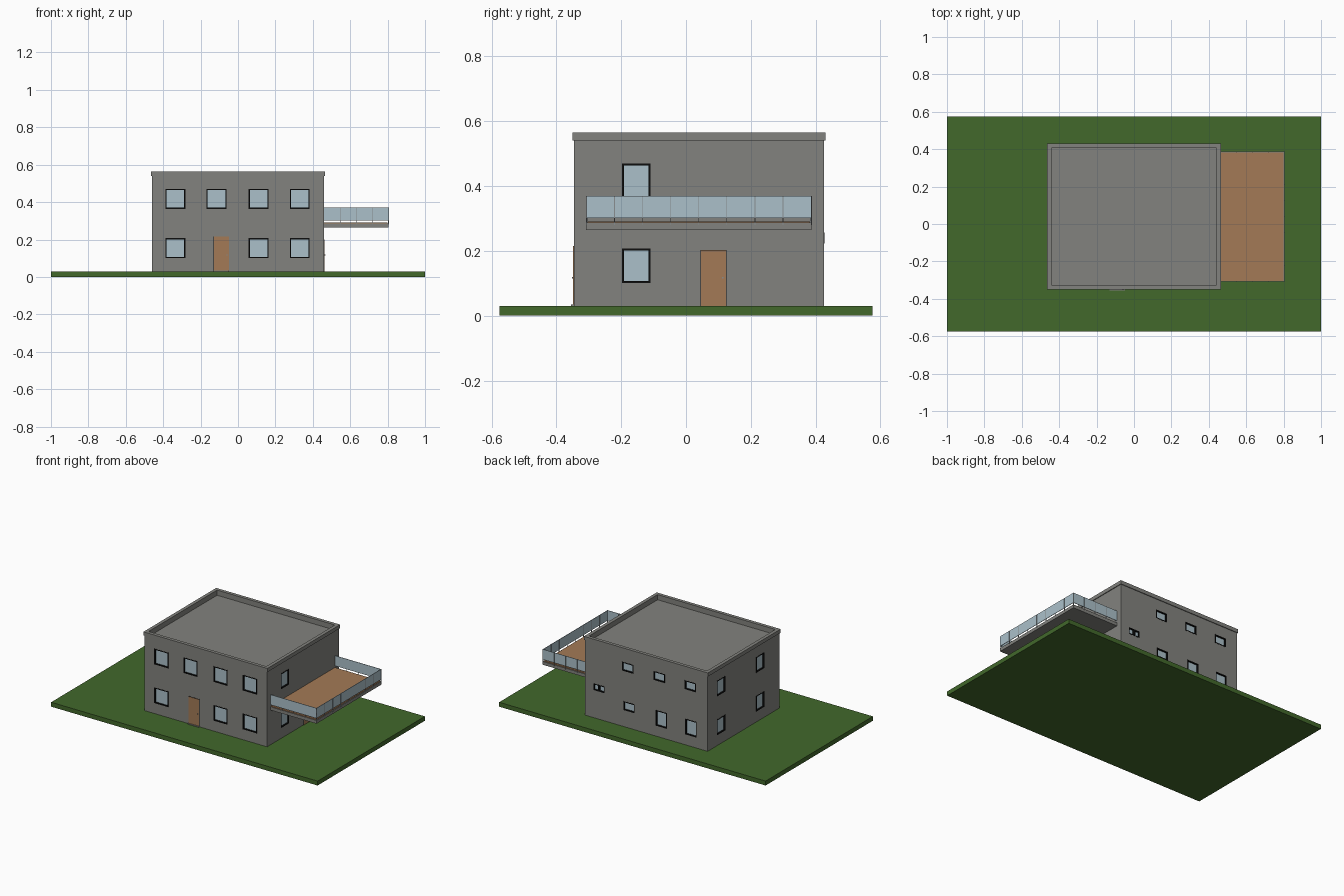
import bpy, bmesh
from mathutils import Vector

if "Cube" in bpy.data.objects:
    bpy.data.objects.remove(bpy.data.objects["Cube"])

def material(name, rgb):
    m = bpy.data.materials.new(name)
    m.diffuse_color = (*rgb, 1)
    m.use_nodes = True
    m.node_tree.nodes["Principled BSDF"].inputs["Base Color"].default_value = m.diffuse_color
    return m

GRASS = material("grass green", (0.054, 0.138, 0.024))
WALL = material("concrete grey", (0.225, 0.225, 0.21))
WOOD = material("wood brown", (0.366, 0.195, 0.093))
GLASS = material("pale blue glass", (0.41, 0.53, 0.59))
BLACK = material("frame black", (0.004, 0.004, 0.004))
METAL = material("rail grey", (0.25, 0.27, 0.28))

def boxes(name, mat, spans):
    """One object made of axis-aligned boxes given as (low corner, high corner)."""
    bm = bmesh.new()
    for a, b in spans:
        a, b = Vector(a), Vector(b)
        lo = Vector(map(min, a, b))
        hi = Vector(map(max, a, b))
        made = bmesh.ops.create_cube(bm, size=1)["verts"]
        for v in made:
            v.co = Vector(((lo[i] + hi[i]) / 2 + v.co[i] * (hi[i] - lo[i]) for i in range(3)))
    me = bpy.data.meshes.new(name)
    bm.to_mesh(me)
    bm.free()
    me.materials.append(mat)
    ob = bpy.data.objects.new(name, me)
    bpy.context.collection.objects.link(ob)
    return ob

X0, X1, Y0, Y1 = -0.46, 0.46, -0.345, 0.425
G, TOP = 0.03, 0.565

# wall side -> point from (distance along wall, height, distance out of wall)
SIDES = {
    "front": lambda u, z, d: (u, Y0 - d, z),
    "back": lambda u, z, d: (u, Y1 + d, z),
    "left": lambda u, z, d: (X0 - d, u, z),
    "right": lambda u, z, d: (X1 + d, u, z),
}

# ground and walls with overhanging roof rim
boxes("lawn", GRASS, [((-1, -0.575, 0), (1, 0.575, G))])
house = boxes("house_walls", WALL, [((X0, Y0, G), (X1, Y1, 0.53))])
E, I = 0.005, 0.018
boxes("roof_rim", WALL, [
    ((X0 - E, Y0 - E, 0.54), (X1 + E, Y0 + I, TOP)),
    ((X0 - E, Y1 - I, 0.54), (X1 + E, Y1 + E, TOP)),
    ((X0 - E, Y0 + I, 0.54), (X0 + I, Y1 - I, TOP)),
    ((X1 - I, Y0 + I, 0.54), (X1 + E, Y1 - I, TOP)),
    ((X0, Y0, 0.53), (X1, Y0 + I, 0.54)),
    ((X0, Y1 - I, 0.53), (X1, Y1, 0.54)),
    ((X0, Y0 + I, 0.53), (X0 + I, Y1 - I, 0.54)),
    ((X1 - I, Y0 + I, 0.53), (X1, Y1 - I, 0.54)),
])

# windows: side, centre along wall, centre height, width, height
UP, LOW = 0.417, 0.154
windows = []
for u in (-0.335, -0.115, 0.11, 0.33):
    windows.append(("front", u, UP, 0.106, 0.106))
    if u != -0.115:
        windows.append(("front", u, LOW, 0.106, 0.106))
for z in (UP, LOW):
    windows.append(("right", -0.153, z, 0.088, 0.106))
    for u in (0.28, -0.14):
        windows.append(("left", u, z, 0.088, 0.106))
for u in (0.14, -0.096, -0.33):
    windows.append(("back", u, 0.437, 0.085, 0.06))
windows += [("back", 0.13, 0.172, 0.085, 0.06),
            ("back", -0.112, LOW, 0.085, 0.106),
            ("back", -0.335, LOW, 0.085, 0.106),
            ("back", 0.355, 0.24, 0.085, 0.045)]

cuts = []
F, D = 0.006, 0.014
for n, (side, u, z, w, h) in enumerate(windows, 1):
    p = SIDES[side]
    a, b, lo, hi = u - w / 2, u + w / 2, z - h / 2, z + h / 2
    cuts.append((p(a, lo, -D), p(b, hi, 0.02)))
    bars = [(p(a, lo, -D), p(a + F, hi, 0.001)), (p(b - F, lo, -D), p(b, hi, 0.001)),
            (p(a + F, lo, -D), p(b - F, lo + F, 0.001)),
            (p(a + F, hi - F, -D), p(b - F, hi, 0.001))]
    if h < 0.05:  # small sliding window with central bars
        bars.append((p(u - F, lo + F, -D), p(u + F, hi - F, 0.003)))
    boxes(f"{side}_window_frame_{n}", BLACK, bars)
    boxes(f"{side}_window_glass_{n}", GLASS, [(p(a + F, lo + F, -D), p(b - F, hi - F, -0.009))])

# cut the window openings
cutter = boxes("window_cutter", WALL, cuts)
cutter.hide_render = True
mod = house.modifiers.new("openings", "BOOLEAN")
mod.object = cutter
mod.operation = "DIFFERENCE"
mod.solver = "EXACT"
dg = bpy.context.evaluated_depsgraph_get()
cut_mesh = bpy.data.meshes.new_from_object(house.evaluated_get(dg))
house.modifiers.clear()
house.data = cut_mesh
bpy.data.objects.remove(cutter)

# doors with thin dark surround and knob
for side, a, b, top in (("front", -0.13, -0.047, 0.217), ("right", 0.045, 0.125, 0.203)):
    p = SIDES[side]
    boxes(f"{side}_door", WOOD, [(p(a + 0.002, G, -0.005), p(b - 0.002, top - 0.002, 0.003))])
    boxes(f"{side}_door_surround", BLACK, [(p(a, G, -0.005), p(b, top, 0.001))])
    boxes(f"{side}_door_knob", METAL, [(p(b - 0.014, 0.115, 0), p(b - 0.009, 0.12, 0.007))])
boxes("front_doorstep", WALL, [((-0.13, Y0 - 0.01, G), (-0.047, Y0, G + 0.005))])

# balcony slab and wooden deck
BX, BY0, BY1 = 0.805, -0.308, 0.387
boxes("balcony_slab", WALL, [((X1 - 0.005, BY0, 0.265), (BX, BY1, 0.287))])
boxes("balcony_deck", WOOD, [((X1 - 0.005, BY0 + 0.004, 0.287), (BX - 0.005, BY1 - 0.005, 0.291))])

# balcony glass railing in panels, with thin posts
panes, posts = [], []
T, P, Z0, Z1 = 0.003, 0.002, 0.301, 0.37
for y in (BY0, BY1 - T):
    panes.append(((X1, y, Z0), (BX, y + T, Z1)))
    for i in range(4):
        x = X1 + (BX - X1) * i / 4
        posts.append(((x - P / 2, y - 0.001, 0.28), (x + P / 2, y + T + 0.001, Z1)))
panes.append(((BX - T, BY0 + T, Z0), (BX, BY1 - T, Z1)))
for i in range(9):
    y = BY0 + P / 2 + (BY1 - BY0 - P) * i / 8
    posts.append(((BX - T - 0.001, y - P / 2, 0.28), (BX + 0.001, y + P / 2, Z1)))
boxes("balcony_glass", GLASS, panes)
boxes("balcony_posts", METAL, posts)
